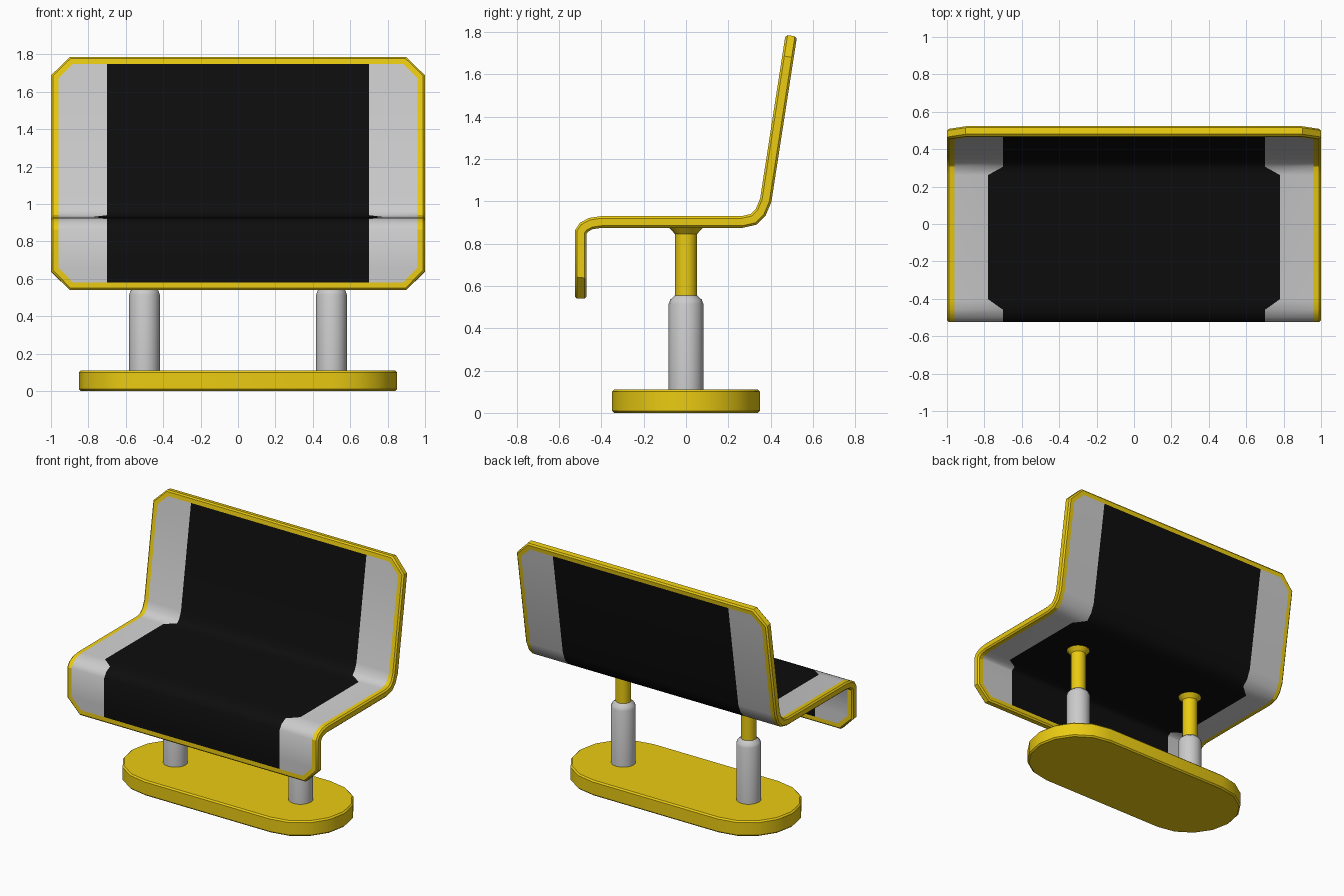
import bpy, bmesh, math
from mathutils import Vector

if "Cube" in bpy.data.objects:
    bpy.data.objects.remove(bpy.data.objects["Cube"])


def material(name, rgb):
    m = bpy.data.materials.new(name)
    m.diffuse_color = (*rgb, 1)
    m.use_nodes = True
    m.node_tree.nodes["Principled BSDF"].inputs["Base Color"].default_value = m.diffuse_color
    return m


YELLOW = material("yellow_paint", (0.83, 0.60, 0.006))
BLACK = material("black_panel", (0.004, 0.004, 0.004))
WHITE = material("white_panel", (0.82, 0.79, 0.79))


def finish(name, bm, mat, angle=35):
    bmesh.ops.remove_doubles(bm, verts=bm.verts, dist=1e-5)
    bmesh.ops.recalc_face_normals(bm, faces=bm.faces)
    me = bpy.data.meshes.new(name)
    bm.to_mesh(me)
    bm.free()
    ob = bpy.data.objects.new(name, me)
    bpy.context.collection.objects.link(ob)
    me.materials.append(mat)
    bpy.ops.object.select_all(action='DESELECT')
    ob.select_set(True)
    bpy.context.view_layer.objects.active = ob
    bpy.ops.object.shade_smooth_by_angle(angle=math.radians(angle))
    return ob


def face(bm, pts):
    bm.faces.new([bm.verts.new(p) for p in pts])


# Side profile of the bench shell (centre line, y z)
PATH = [Vector(p) for p in [
    (-0.4975, 0.54), (-0.4975, 0.855), (-0.483, 0.877), (-0.45, 0.895), (-0.40, 0.9025),
    (0.265, 0.9025), (0.32, 0.915), (0.353, 0.948), (0.377, 1.005), (0.4975, 1.783)]]
S = [0.0]
for a, b in zip(PATH, PATH[1:]):
    S.append(S[-1] + (b - a).length)
END = S[-1]
NORMALS = []
seg = [Vector((a.y - b.y, b.x - a.x)).normalized() for a, b in zip(PATH, PATH[1:])]
for i in range(len(PATH)):
    a, b = seg[max(i - 1, 0)], seg[min(i, len(seg) - 1)]
    m = (a + b).normalized()
    NORMALS.append(m / m.dot(a))


def shell_point(x, s, h):
    """Point at width x, distance s along the profile, offset h from it."""
    i = max(k for k in range(len(S) - 1) if S[k] <= s + 1e-9)
    t = (s - S[i]) / (S[i + 1] - S[i])
    p = (PATH[i] + NORMALS[i] * h).lerp(PATH[i + 1] + NORMALS[i + 1] * h, t)
    return (x, p.x, p.y)


T, RIM, CH, B = 0.0275, 0.04, 0.1, 0.010
K = math.tan(math.pi / 8)


def half_outline(d):
    """Right edge of the chamfered outline, inset by d."""
    lo, hi = CH + K * d, END - CH - K * d
    return ([(1 - CH - K * d, d), (1 - d, lo)] + [(1 - d, s) for s in S[1:-1]]
            + [(1 - d, hi), (1 - CH - K * d, END - d)])


def loop(d, h):
    half = half_outline(d)
    return [shell_point(x, s, h) for x, s in half + [(-x, s) for x, s in reversed(half)]]


# Yellow rim: bevelled section swept around the outline
bm = bmesh.new()
rings = [loop(d, h) for d, h in [(RIM, T), (B, T), (0, T - B), (0, B - T), (B, -T), (RIM, -T)]]
for r0, r1 in zip(rings, rings[1:] + rings[:1]):
    n = len(r0)
    for i in range(n):
        j = (i + 1) % n
        face(bm, [r0[i], r0[j], r1[j], r1[i]])
finish("shell_rim", bm, YELLOW, 32)

# Inner panels: black middle, wider on the seat, with white sides
edge = half_outline(RIM)
split = [0.78 if S[4] - 1e-6 <= s <= S[5] + 1e-6 else 0.70 for _, s in edge]


def panel(name, mat, strips):
    bm = bmesh.new()
    for left, right in strips:
        quads = []
        for i in range(len(edge)):
            quads.append((left[i], right[i], edge[i][1]))
        for (l0, r0, s0), (l1, r1, s1) in zip(quads, quads[1:]):
            top, bottom = [[shell_point(x, s, h) for x, s in
                            ((l0, s0), (r0, s0), (r1, s1), (l1, s1))] for h in (T, -T)]
            face(bm, top)
            face(bm, bottom)
            for k in (1, 3):
                if (l0, r0)[k == 1] == (l0 if k == 3 else r0):
                    m = (k + 1) % 4
                    face(bm, [top[k], top[m], bottom[m], bottom[k]])
        for l, r, s in (quads[0], quads[-1]):
            face(bm, [shell_point(l, s, T), shell_point(r, s, T),
                      shell_point(r, s, -T), shell_point(l, s, -T)])
    finish(name, bm, mat)


outer = [x for x, _ in edge]
neg = lambda xs: [-x for x in xs]
panel("black_seat_panel", BLACK, [(neg(split), split)])
panel("white_side_panels", WHITE, [(split, outer), (neg(outer), neg(split))])


# Turned leg parts
def lathe(name, mat, x, profile, n=16):
    bm = bmesh.new()
    rings = [[(x + r * math.cos(2 * math.pi * i / n), r * math.sin(2 * math.pi * i / n), z)
              for i in range(n)] for r, z in profile]
    for a, b in zip(rings, rings[1:]):
        for i in range(n):
            j = (i + 1) % n
            face(bm, [a[i], a[j], b[j], b[i]])
    face(bm, rings[0])
    face(bm, rings[-1])
    finish(name, bm, mat)


for side, x in (("left", -0.5), ("right", 0.5)):
    lathe(side + "_leg_sleeve", WHITE, x, [(0.082, 0.10), (0.082, 0.515), (0.075, 0.535), (0.052, 0.555)])
    lathe(side + "_leg_post", YELLOW, x, [(0.052, 0.54), (0.052, 0.845), (0.082, 0.878)])

# Rounded base plate
bm = bmesh.new()
pts = []
for cx, start in ((0.5, -90), (-0.5, 90)):
    for i in range(9):
        a = math.radians(start + i * 22.5)
        pts.append((cx + 0.35 * math.cos(a), 0.35 * math.sin(a), 0))
f = bm.faces.new([bm.verts.new(p) for p in pts])
top = bmesh.ops.extrude_face_region(bm, geom=[f])["geom"]
bmesh.ops.translate(bm, verts=[v for v in top if isinstance(v, bmesh.types.BMVert)], vec=(0, 0, 0.11))
rims = [e for e in bm.edges if abs(e.verts[0].co.z - e.verts[1].co.z) < 1e-6]
bmesh.ops.bevel(bm, geom=rims, offset=0.01, segments=1, affect='EDGES')
finish("base_plate", bm, YELLOW, 30)
